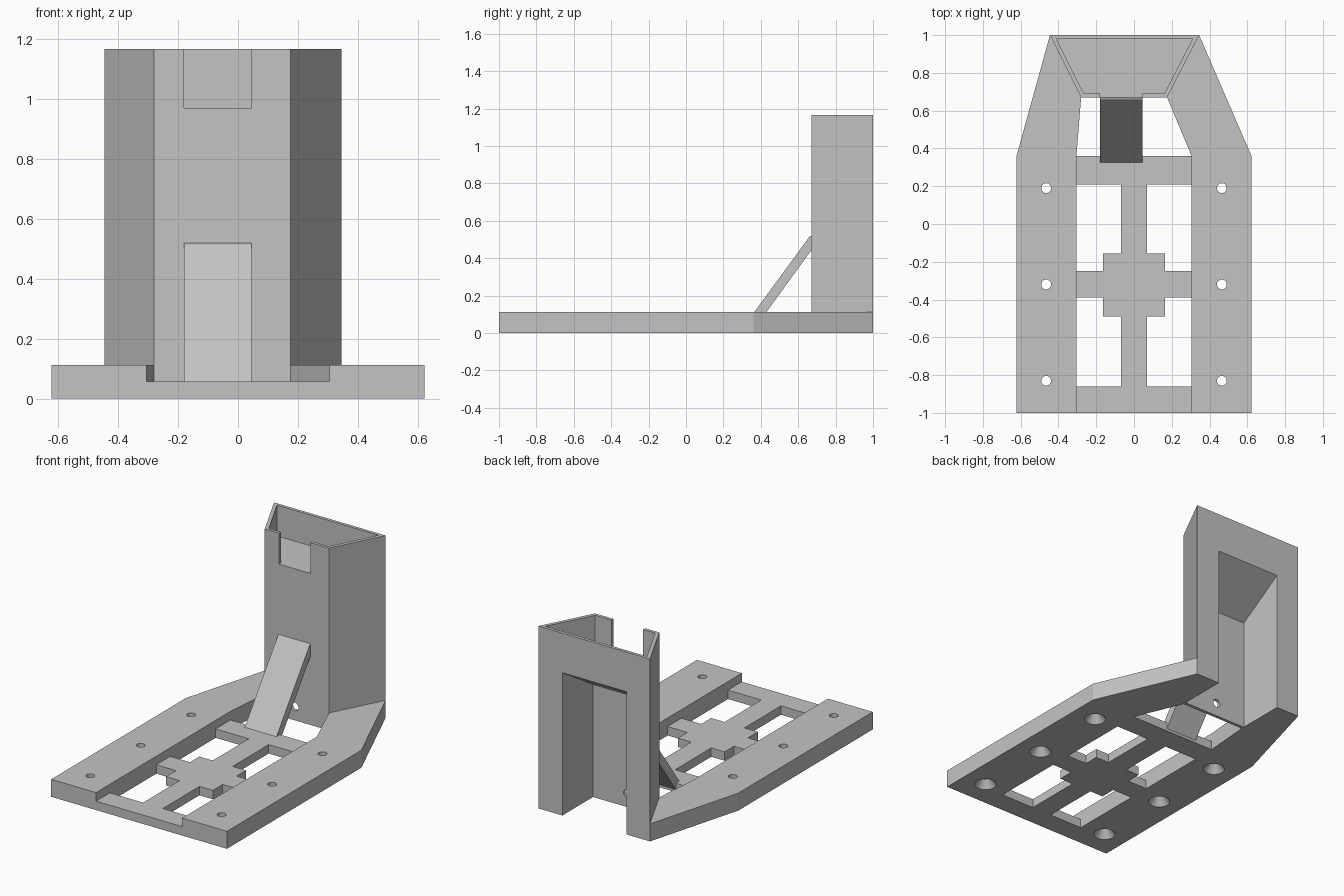
import bpy
import bmesh
from mathutils import Vector

cube = bpy.data.objects.get("Cube")
if cube:
    bpy.data.objects.remove(cube, do_unlink=True)

grey = bpy.data.materials.new("plain_grey")
grey.use_nodes = True
COLOUR = (0.55, 0.55, 0.55, 1)
grey.diffuse_color = COLOUR
grey.node_tree.nodes["Principled BSDF"].inputs["Base Color"].default_value = COLOUR


def finish(name, bm):
    bmesh.ops.recalc_face_normals(bm, faces=bm.faces)
    mesh = bpy.data.meshes.new(name)
    bm.to_mesh(mesh)
    bm.free()
    mesh.materials.append(grey)
    obj = bpy.data.objects.new(name, mesh)
    bpy.context.collection.objects.link(obj)
    return obj


def prism(name, outline, low, high, axis="z"):
    """Extrude an outline along z (points are x, y) or along x (points are y, z)."""
    bm = bmesh.new()
    if axis == "z":
        verts = [bm.verts.new((a, b, low)) for a, b in outline]
        step = Vector((0, 0, high - low))
    else:
        verts = [bm.verts.new((low, a, b)) for a, b in outline]
        step = Vector((high - low, 0, 0))
    face = bm.faces.new(verts)
    new = bmesh.ops.extrude_face_region(bm, geom=[face])["geom"]
    moved = [v for v in new if isinstance(v, bmesh.types.BMVert)]
    bmesh.ops.translate(bm, verts=moved, vec=step)
    return finish(name, bm)


def rect(x0, x1, y0, y1):
    return [(x0, y0), (x1, y0), (x1, y1), (x0, y1)]


def lathe(name, profile, x, y):
    """Stack of rings (radius, z) closed at both ends."""
    bm = bmesh.new()
    rings = []
    for radius, z in profile:
        ring = bmesh.ops.create_circle(bm, segments=32, radius=radius)["verts"]
        bmesh.ops.translate(bm, verts=ring, vec=(x, y, z))
        rings.append(ring)
    for a, b in zip(rings, rings[1:]):
        for i in range(32):
            j = (i + 1) % 32
            bm.faces.new((a[i], a[j], b[j], b[i]))
    bm.faces.new(rings[0])
    bm.faces.new(rings[-1])
    return finish(name, bm)


def cut(target, cutters):
    for cutter in cutters:
        cutter.hide_render = True
        mod = target.modifiers.new("cut", "BOOLEAN")
        mod.operation = "DIFFERENCE"
        mod.solver = "EXACT"
        mod.object = cutter
        bpy.ops.object.select_all(action="DESELECT")
        bpy.context.view_layer.objects.active = target
        target.select_set(True)
        bpy.ops.object.modifier_apply(modifier=mod.name)
        bpy.data.objects.remove(cutter, do_unlink=True)


RAIL_TOP, FRAME_TOP, TOWER_TOP = 0.112, 0.057, 1.167
IN, OUT, BEND = 0.305, 0.622, 0.36
FRONT, BACK = 0.67, 1.0

# Side rails with countersunk screw holes, tapering to the tower
for name, side, tower_front, tower_back in (("right_rail", -1, -0.28, -0.445),
                                            ("left_rail", 1, 0.175, 0.345)):
    rail = prism(name, [(side * OUT, -1), (side * IN, -1), (side * IN, BEND),
                        (tower_front, FRONT), (tower_back, BACK),
                        (side * OUT, BEND)], 0, RAIL_TOP)
    cut(rail, [lathe("screw_cutter",
                     [(0.074, -0.01), (0.064, 0), (0.026, 0.05), (0.026, 0.2)],
                     side * 0.465, y) for y in (0.19, -0.32, -0.83)])

# Low lattice between the rails: plate with four L-shaped windows
lattice = prism("cross_frame", rect(-IN, IN, -1, BEND), 0, FRAME_TOP)
windows = []
for side in (-1, 1):
    for end, bar, block in ((-0.86, -0.39, -0.49), (0.21, -0.25, -0.155)):
        corner = [(0.07, end), (0.33, end), (0.33, bar),
                  (0.165, bar), (0.165, block), (0.07, block)]
        windows.append(prism("window_cutter", [(side * x, y) for x, y in corner],
                             -0.1, 0.2))
cut(lattice, windows)

# Trapezoid tower
tower = prism("tower", [(-0.445, BACK), (0.345, BACK),
                        (0.175, FRONT), (-0.28, FRONT)], 0, TOWER_TOP)
# Rear doorway with a sloping ceiling
doorway = prism("doorway_cutter", [(1.1, -0.1), (0.69, -0.1), (0.69, 0.72),
                                   (BACK, 0.913), (1.1, 0.975)],
                -0.28, 0.175, "x")
# Shallow tray in the top, with a notch through its front wall
tray = prism("tray_cutter", [(-0.41, 0.98), (0.31, 0.98),
                             (0.16, 0.69), (-0.265, 0.69)], 0.97, 1.3)
notch = prism("notch_cutter", rect(-0.18, 0.045, 0.6, 0.75), 0.97, 1.3)
# Small cable hole low in the front wall
cable = lathe("cable_cutter", [(0.026, -0.1), (0.026, 0.1)], 0, 0)
cable.rotation_euler.x = 1.5708
cable.location = (-0.067, 0.68, 0.087)
bpy.context.view_layer.update()
cut(tower, [doorway, tray, notch, cable])

# Sloping brace from the cross frame to the tower
prism("brace", [(0.29, 0.01), (0.355, 0.01), (0.43, RAIL_TOP), (0.672, 0.445),
                (0.672, 0.52), (0.66, 0.515), (0.365, RAIL_TOP)],
      -0.18, 0.045, "x")
